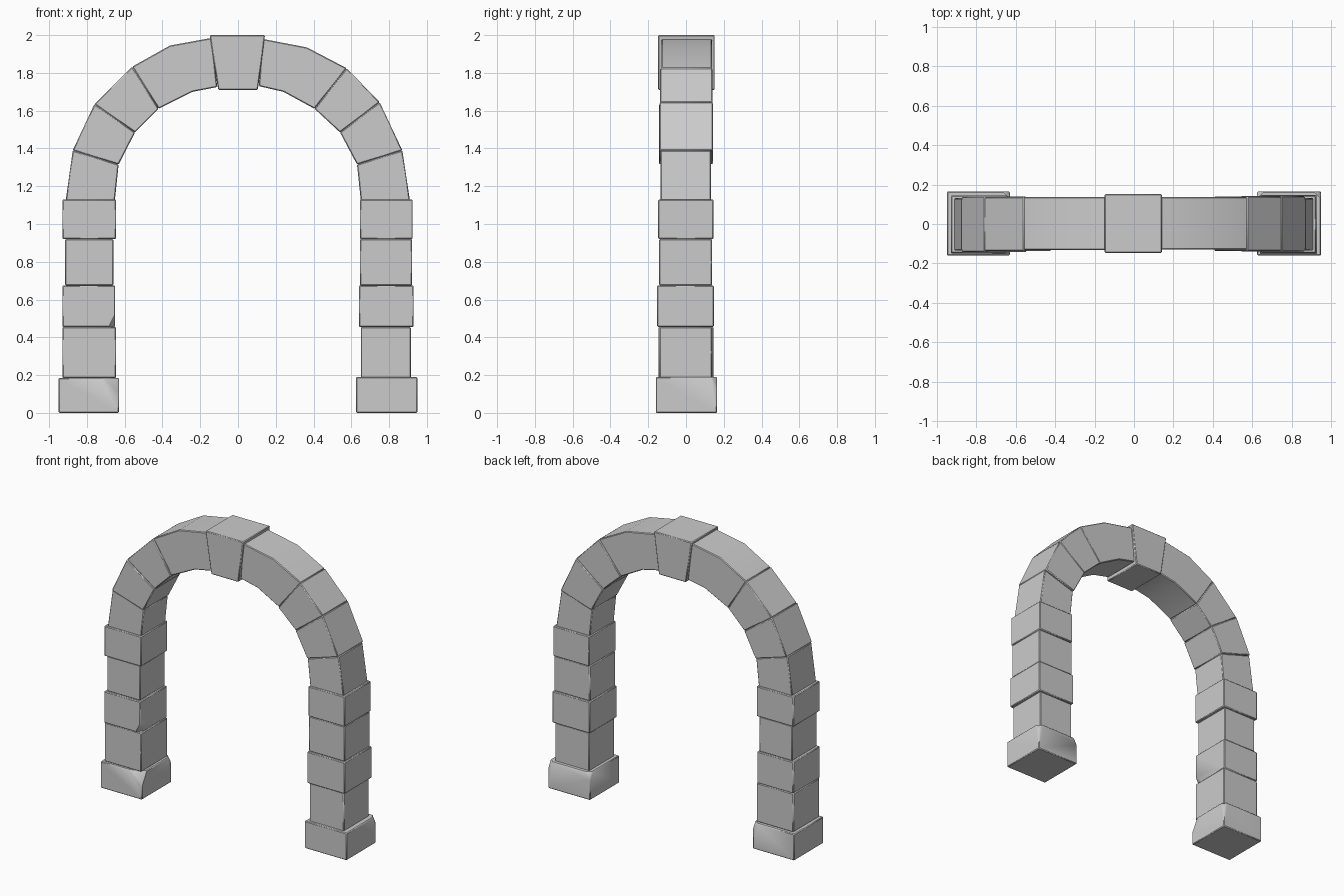
import bpy, bmesh
from mathutils import Vector

if "Cube" in bpy.data.objects:
    bpy.data.objects.remove(bpy.data.objects["Cube"])


def stone(name, profile, y0, y1, chips=(), bevel=0.005):
    """Extrude an x-z profile along y, then slice off chipped corners."""
    bm = bmesh.new()
    front = [bm.verts.new((x, y0, z)) for x, z in profile]
    back = [bm.verts.new((x, y1, z)) for x, z in profile]
    bm.faces.new(front)
    bm.faces.new(back[::-1])
    n = len(profile)
    for i in range(n):
        j = (i + 1) % n
        bm.faces.new((front[i], back[i], back[j], front[j]))
    bmesh.ops.recalc_face_normals(bm, faces=bm.faces)
    for corner, (dx, dy, dz) in chips:
        c = Vector(corner)
        normal = -Vector((1 / dx, 1 / dy, 1 / dz)).normalized()
        cut = bmesh.ops.bisect_plane(
            bm, geom=bm.verts[:] + bm.edges[:] + bm.faces[:], dist=1e-5,
            plane_co=c + Vector((dx, 0, 0)), plane_no=normal, clear_outer=True)
        edges = [g for g in cut['geom_cut'] if isinstance(g, bmesh.types.BMEdge)]
        bmesh.ops.holes_fill(bm, edges=edges, sides=0)
    bmesh.ops.recalc_face_normals(bm, faces=bm.faces)
    mesh = bpy.data.meshes.new(name)
    bm.to_mesh(mesh)
    bm.free()
    ob = bpy.data.objects.new(name, mesh)
    bpy.context.collection.objects.link(ob)
    mod = ob.modifiers.new("worn_edges", 'BEVEL')
    mod.width = bevel
    mod.segments = 1
    mod.limit_method = 'ANGLE'
    bpy.ops.object.select_all(action='DESELECT')
    ob.select_set(True)
    bpy.context.view_layer.objects.active = ob
    bpy.ops.object.shade_smooth_by_angle(angle=0.9)
    return ob


def block(name, x0, x1, z0, z1, y0, y1, chips=()):
    return stone(name, [(x0, z0), (x1, z0), (x1, z1), (x0, z1)], y0, y1, chips)


# Base stones with chipped upper corners
block("left_base", -0.95, -0.63, 0, 0.185, -0.16, 0.165,
      [((-0.63, -0.16, 0.185), (-0.09, 0.05, -0.09)),
       ((-0.63, 0.165, 0.185), (-0.03, -0.03, -0.05))])
block("right_base", 0.625, 0.95, 0, 0.19, -0.16, 0.165,
      [((0.95, 0.165, 0.19), (-0.03, -0.03, -0.06)),
       ((0.625, 0.165, 0.19), (0.03, -0.03, -0.05))])

# Pillar stones: x0, x1, z0, z1, y0, y1
left = [(-0.93, -0.645, 0.185, 0.455, -0.145, 0.145),
        (-0.93, -0.65, 0.455, 0.675, -0.15, 0.145),
        (-0.915, -0.66, 0.675, 0.92, -0.137, 0.137),
        (-0.93, -0.645, 0.92, 1.13, -0.147, 0.145)]
right = [(0.65, 0.915, 0.185, 0.455, -0.14, 0.138),
         (0.64, 0.93, 0.455, 0.675, -0.153, 0.147),
         (0.645, 0.922, 0.675, 0.92, -0.143, 0.138),
         (0.645, 0.925, 0.92, 1.13, -0.147, 0.145)]
for i, b in enumerate(left):
    chip = [((-0.65, -0.15, 0.455), (-0.03, 0.05, 0.06))] if i == 1 else ()
    block(f"left_pillar_stone_{i + 1}", *b, chip)
for i, b in enumerate(right):
    block(f"right_pillar_stone_{i + 1}", *b)

# Arch stones: joint lines as (outer, inner) points, from springing to crown
joints_left = [((-0.912, 1.125), (-0.652, 1.125)), ((-0.875, 1.39), (-0.632, 1.315)),
               ((-0.76, 1.635), (-0.545, 1.485)), ((-0.56, 1.833), (-0.42, 1.61)),
               ((-0.36, 1.945), (-0.24, 1.70)), ((-0.14, 1.985), (-0.11, 1.725))]
joints_right = [((0.91, 1.125), (0.65, 1.125)), ((0.87, 1.39), (0.63, 1.315)),
                ((0.75, 1.645), (0.54, 1.485)), ((0.575, 1.825), (0.405, 1.61)),
                ((0.365, 1.935), (0.24, 1.70)), ((0.13, 1.98), (0.11, 1.73))]
# Each stone spans one or two joint intervals
spans_left = [(0, 1, -0.135, 0.132), (1, 2, -0.143, 0.14), (2, 3, -0.138, 0.138),
              (3, 5, -0.133, 0.138)]
spans_right = [(0, 1, -0.135, 0.132), (1, 2, -0.14, 0.142), (2, 3, -0.137, 0.14),
               (3, 5, -0.13, 0.138)]
for side, joints, spans in (("left", joints_left, spans_left),
                            ("right", joints_right, spans_right)):
    for i, (a, b, y0, y1) in enumerate(spans):
        part = joints[a:b + 1]
        profile = [o for o, _ in part] + [p for _, p in reversed(part)]
        stone(f"{side}_arch_stone_{i + 1}", profile, y0, y1)

# Keystone
stone("keystone", [(-0.15, 2.0), (0.143, 2.0), (0.105, 1.71), (-0.105, 1.71)],
      -0.147, 0.152)
